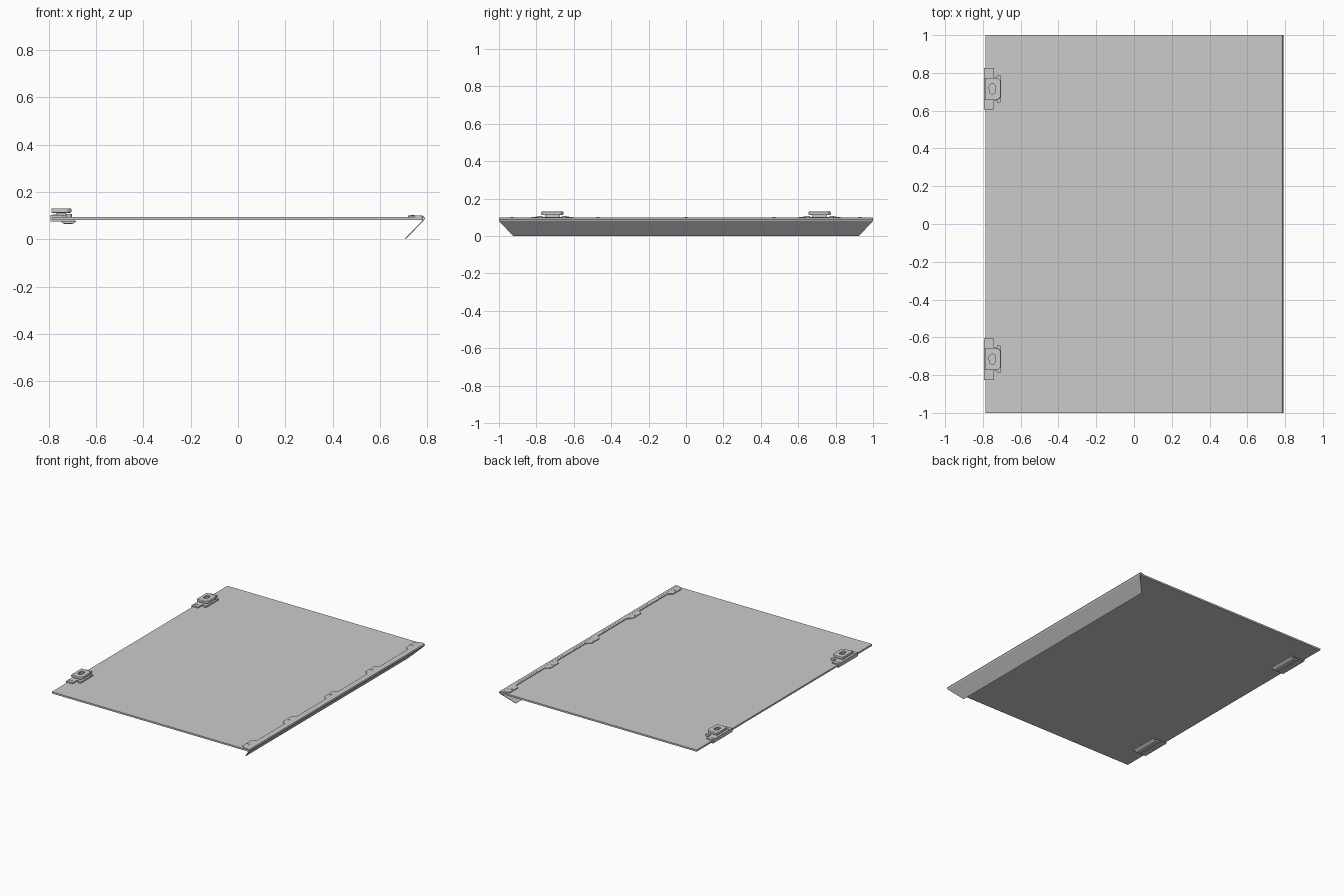
import bpy, bmesh
from math import cos, sin, tau

if "Cube" in bpy.data.objects:
    bpy.data.objects.remove(bpy.data.objects["Cube"])


def prism(name, pts, axis, a, b, bevel=0.0):
    """Extrude a 2D outline along an axis from a to b."""
    def place(p, h):
        return (p[0], p[1], h) if axis == 'z' else (p[0], h, p[1])
    bm = bmesh.new()
    lo = [bm.verts.new(place(p, a)) for p in pts]
    hi = [bm.verts.new(place(p, b)) for p in pts]
    n = len(pts)
    bm.faces.new(lo)
    bm.faces.new(hi)
    for i in range(n):
        j = (i + 1) % n
        bm.faces.new((lo[i], lo[j], hi[j], hi[i]))
    bmesh.ops.recalc_face_normals(bm, faces=bm.faces)
    me = bpy.data.meshes.new(name)
    bm.to_mesh(me)
    bm.free()
    ob = bpy.data.objects.new(name, me)
    bpy.context.collection.objects.link(ob)
    if bevel:
        m = ob.modifiers.new("bevel", 'BEVEL')
        m.width, m.segments, m.limit_method = bevel, 2, 'ANGLE'
    return ob


def rect(x0, x1, y0, y1):
    return [(x0, y0), (x1, y0), (x1, y1), (x0, y1)]


def disc(x, y, r, n=16):
    return [(x + r * cos(tau * i / n), y + r * sin(tau * i / n)) for i in range(n)]


def slot(x, y, r, half):
    pts = disc(x, y, r)
    return [(px, py + (half if py >= y else -half)) for px, py in pts]


def cut(ob, cutter):
    m = ob.modifiers.new("cut", 'BOOLEAN')
    m.object, m.solver = cutter, 'EXACT'
    me = bpy.data.meshes.new_from_object(
        ob.evaluated_get(bpy.context.evaluated_depsgraph_get()))
    ob.modifiers.clear()
    ob.data = me
    bpy.data.objects.remove(cutter)


# Main panel
prism("panel", rect(-0.785, 0.783, -1, 1), 'z', 0.082, 0.094)

# Folded lip along the right edge: rounded bend, then mitred return
path = [(0.765, 0.098), (0.778, 0.098), (0.786, 0.095), (0.789, 0.089),
        (0.786, 0.082), (0.708, 0.002)]
bm = bmesh.new()
rows = []
for x, z in path:
    y = 0.925 if z < 0.05 else 1.0
    rows.append((bm.verts.new((x, -y, z)), bm.verts.new((x, y, z))))
for p, q in zip(rows, rows[1:]):
    bm.faces.new((p[0], q[0], q[1], p[1]))
me = bpy.data.meshes.new("folded_lip")
bm.to_mesh(me)
bm.free()
lip = bpy.data.objects.new("folded_lip", me)
bpy.context.collection.objects.link(lip)
solid = lip.modifiers.new("thickness", 'SOLIDIFY')
solid.thickness, solid.offset = 0.004, 0

# Top flange with fastening tabs
holes = [-0.93, -0.47, 0, 0.47, 0.93]
edge = []
for y in holes:
    edge += [(0.75, y - 0.07), (0.72, y - 0.045), (0.72, y + 0.045), (0.75, y + 0.07)]
edge = [(0.75, -0.998)] + edge[1:-1] + [(0.75, 0.998)]
flange = prism("flange", [(0.775, 0.998), (0.775, -0.998)] + edge, 'z', 0.0935, 0.0995)
for i, y in enumerate(holes):
    prism(f"flange_rivet_{i}", disc(0.738, y, 0.008, 12), 'z', 0.098, 0.102)


# Hinges near both left corners
def hinge(c, tag):
    n = "hinge_" + tag
    # lower clamp plate and raised rib beneath the panel
    prism(n + "_clamp", rect(-0.79, -0.69, c - 0.11, c + 0.11), 'z', 0.076, 0.084)
    prism(n + "_rib", [(-0.75, 0.078), (-0.737, 0.065), (-0.70, 0.065), (-0.681, 0.078)],
          'y', c - 0.10, c + 0.10, 0.003)
    # edge wrap joining clamp to base
    prism(n + "_edge_wrap", rect(-0.793, -0.783, c - 0.11, c + 0.11), 'z', 0.076, 0.103)
    # base with two side tabs
    prism(n + "_base", [(-0.793, c - 0.11), (-0.742, c - 0.11), (-0.742, c - 0.06),
                        (-0.705, c - 0.06), (-0.705, c + 0.06), (-0.742, c + 0.06),
                        (-0.742, c + 0.11), (-0.793, c + 0.11)], 'z', 0.093, 0.103)
    # spacer under the cover plate
    prism(n + "_spacer", rect(-0.768, -0.728, c - 0.04, c + 0.04), 'z', 0.102, 0.116)
    # cover plate with slotted opening
    cover = prism(n + "_cover", [(-0.79, c - 0.059), (-0.722, c - 0.059), (-0.705, c - 0.043),
                                 (-0.705, c + 0.043), (-0.722, c + 0.059), (-0.79, c + 0.059)],
                  'z', 0.112, 0.131, 0.004)
    cut(cover, prism("slot_cutter", slot(-0.75, c, 0.017, 0.01), 'z', 0.122, 0.15))
    prism(n + "_pin", slot(-0.75, c, 0.008, 0.008), 'z', 0.116, 0.129)
    # screws at the inner corners and slots on the tabs
    for i, s in enumerate((-1, 1)):
        prism(f"{n}_screw_{i}", disc(-0.715, c + s * 0.063, 0.012), 'z', 0.093, 0.106)
        prism(f"{n}_tab_rib_{i}", rect(-0.785, -0.762, c + s * 0.085 - 0.005, c + s * 0.085 + 0.005),
              'z', 0.102, 0.105)


hinge(0.715, "back")
hinge(-0.715, "front")
